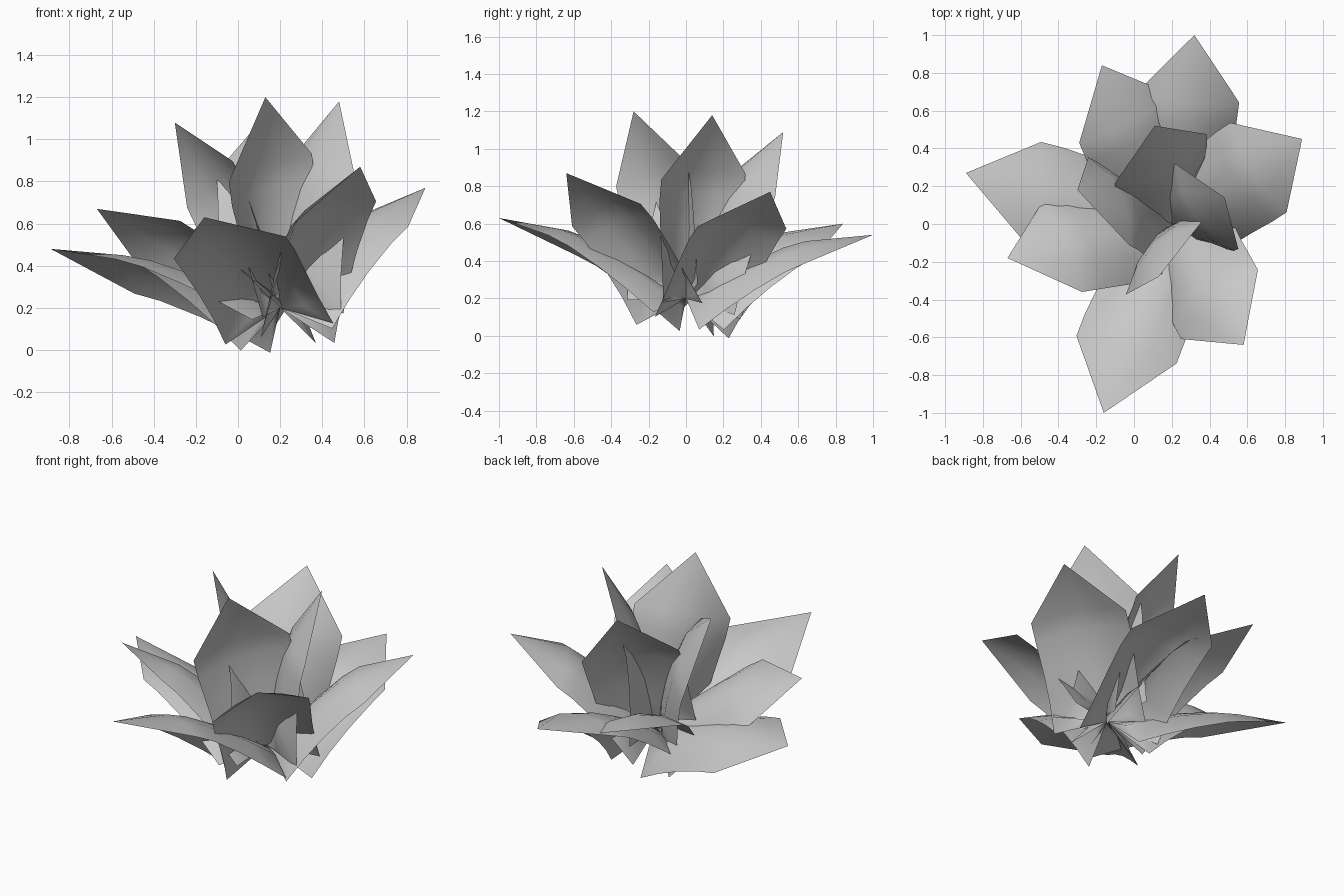
import bpy
from mathutils import Vector

# Remove the default object
default_cube = bpy.data.objects.get("Cube")
if default_cube:
    bpy.data.objects.remove(default_cube, do_unlink=True)

# Single flat colour for the whole plant
petal_grey = bpy.data.materials.new("petal_grey")
petal_grey.use_nodes = True
colour = (0.58, 0.58, 0.58, 1)
petal_grey.diffuse_color = colour
petal_grey.node_tree.nodes["Principled BSDF"].inputs["Base Color"].default_value = colour

# All petals grow from this point
ROOT = Vector((0.2, 0, 0.2))

# Petal template rows: fraction of length, sag of the edges, sag of the ridge, half width
ROWS = [
    (0.04, 0.155, 0.0, 0.27),
    (0.2, 0.1, -0.04, 0.265),
    (0.37, 0.05, -0.07, 0.27),
    (0.55, 0.01, -0.09, 0.28),
    (0.665, 0.0, -0.085, 0.28),
]
# Positions across a row, edge to edge
COLUMNS = (-1, -0.5, 0, 0.5, 1)


def make_petal(name, tip, across, droop=0.0):
    """Build one arched, pointed petal from its tip position and width direction."""
    stem = Vector(tip) - ROOT
    length = stem.length
    axis = stem.normalized()
    across = Vector(across)
    across = (across - axis * across.dot(axis)).normalized()
    belly = axis.cross(across)
    if belly.z < 0:
        across = -across
    else:
        # keep the ridge on the upper side
        belly = -belly

    verts = [ROOT.copy()]
    for fraction, edge, ridge, half in ROWS:
        for u in COLUMNS:
            sag = ridge + (edge - ridge) * u * u + droop * fraction
            verts.append(ROOT + axis * fraction * length + belly * sag + across * half * u)
    verts.append(ROOT + stem)

    # Fan at the root, strips along the blade, fan at the tip
    n = len(COLUMNS)
    last = len(verts) - 1
    faces = []
    for col in range(1, n):
        faces.append((0, col + 1, col))
        for row in range(len(ROWS) - 1):
            a = row * n + col
            faces.append((a, a + 1, a + n + 1, a + n))
        a = last - n - 1 + col
        faces.append((a, a + 1, last))

    mesh = bpy.data.meshes.new(name)
    mesh.from_pydata(verts, [], faces)
    mesh.materials.append(petal_grey)
    mesh.polygons.foreach_set("use_smooth", [True] * len(mesh.polygons))
    mesh.update()
    petal = bpy.data.objects.new(name, mesh)
    bpy.context.collection.objects.link(petal)


# Low outer petals: tip, width direction
make_petal("outer_petal_back", (0.32, 1.0, 0.54), (0.52, -0.05, -0.07))
make_petal("outer_petal_right", (-0.89, 0.27, 0.48), (0.05, 0.29, -0.09), 0.06)
make_petal("outer_petal_front", (-0.16, -1.0, 0.63), (0.56, -0.15, 0.11))

# Middle ring
make_petal("middle_petal_back", (-0.17, 0.84, 0.6), (0.42, 0.22, -0.08))
make_petal("middle_petal_left", (0.89, 0.45, 0.77), (0.3, -0.43, 0.03))
make_petal("middle_petal_right", (-0.67, -0.18, 0.67), (0.19, -0.45, 0.19))
make_petal("middle_petal_front", (0.58, -0.64, 0.87), (0.37, 0.35, 0.1))

# Upright inner petals
make_petal("inner_petal_front", (0.13, -0.28, 1.2), (0.41, 0.39, 0.14))
make_petal("inner_petal_left", (0.48, 0.14, 1.18), (0.34, -0.46, -0.03))
make_petal("inner_petal_right", (-0.3, 0.18, 1.08), (0.22, -0.47, 0.22))
make_petal("inner_petal_back", (0.11, 0.52, 1.09), (0.24, 0.13, -0.05))
